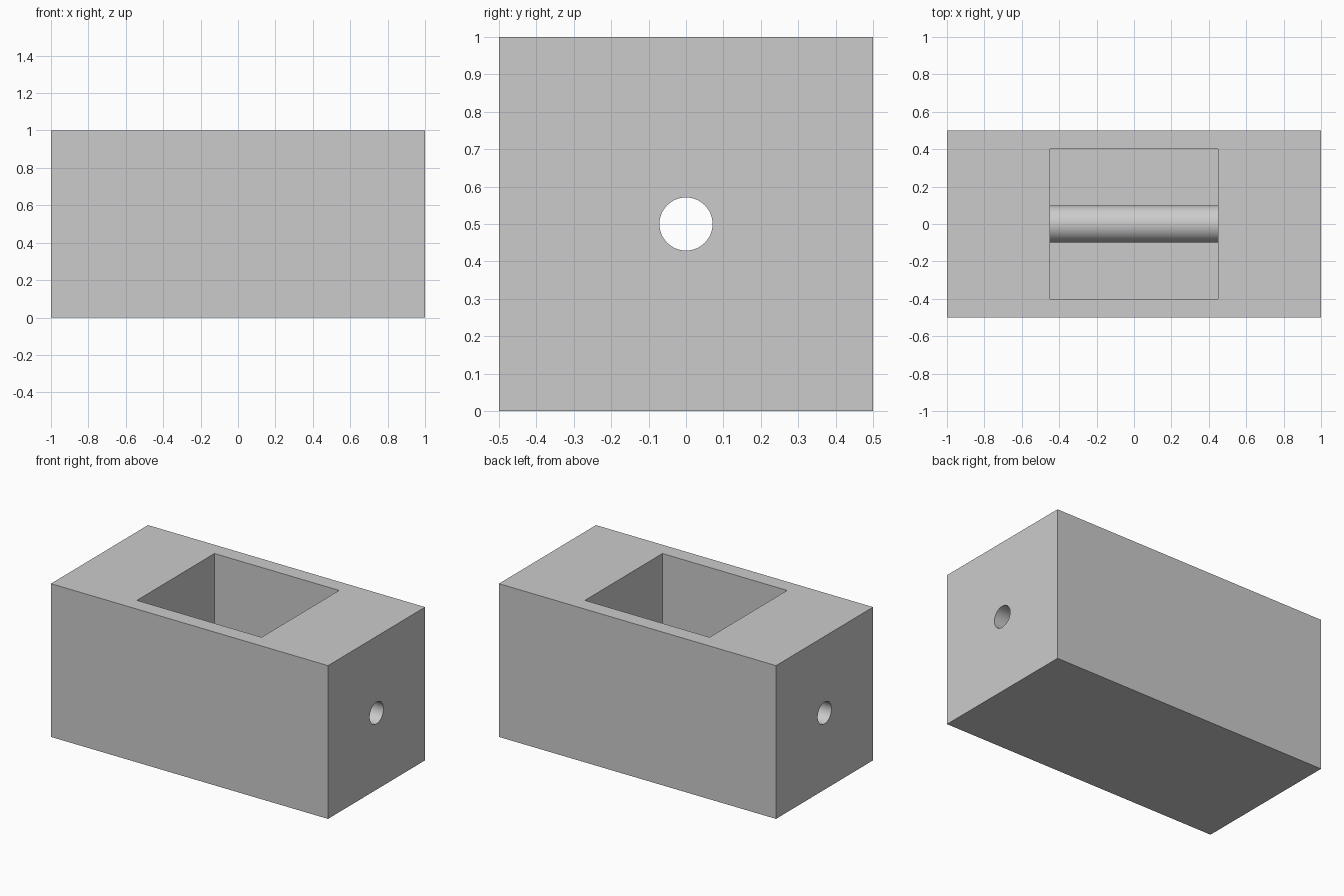
import bpy
import math

old = bpy.data.objects.get("Cube")
if old:
    bpy.data.objects.remove(old, do_unlink=True)

# Single grey material
grey = bpy.data.materials.new("plain_grey")
grey.use_nodes = True
colour = (0.6, 0.6, 0.6, 1)
grey.diffuse_color = colour
for node in grey.node_tree.nodes:
    if node.type == 'BSDF_PRINCIPLED':
        node.inputs["Base Color"].default_value = colour


def finish(name):
    obj = bpy.context.object
    obj.name = name
    obj.data.materials.append(grey)
    return obj


def box(name, size, centre):
    bpy.ops.mesh.primitive_cube_add(size=1, location=centre)
    bpy.context.object.scale = size
    bpy.ops.object.transform_apply(location=True, rotation=True, scale=True)
    return finish(name)


def rod(name, radius, length):
    """Cylinder along x through the middle of the block."""
    bpy.ops.mesh.primitive_cylinder_add(vertices=64, radius=radius, depth=length,
                                        location=(0, 0, 0.5),
                                        rotation=(0, math.pi / 2, 0))
    bpy.ops.object.transform_apply(location=True, rotation=True, scale=True)
    return finish(name)


# Block and the solids that shape it
block = box("hollow_block", (2, 1, 1), (0, 0, 0.5))
floor_z, over = 0.1, 1.2
pocket = box("pocket_cutter", (0.9, 0.8, over - floor_z), (0, 0, (over + floor_z) / 2))
pipe = rod("cross_pipe", 0.1, 1.1)
bore = rod("bore_cutter", 0.071, 2.4)

# Cut the pocket, run the pipe across it, then drill the bore end to end
bpy.ops.object.select_all(action='DESELECT')
block.select_set(True)
bpy.context.view_layer.objects.active = block
for tool, operation in ((pocket, 'DIFFERENCE'), (pipe, 'UNION'), (bore, 'DIFFERENCE')):
    tool.hide_render = True
    mod = block.modifiers.new(tool.name, 'BOOLEAN')
    mod.object = tool
    mod.operation = operation
    mod.solver = 'EXACT'
    bpy.ops.object.modifier_apply(modifier=mod.name)
    bpy.data.objects.remove(tool, do_unlink=True)

bpy.ops.object.shade_smooth_by_angle(angle=math.radians(30))
